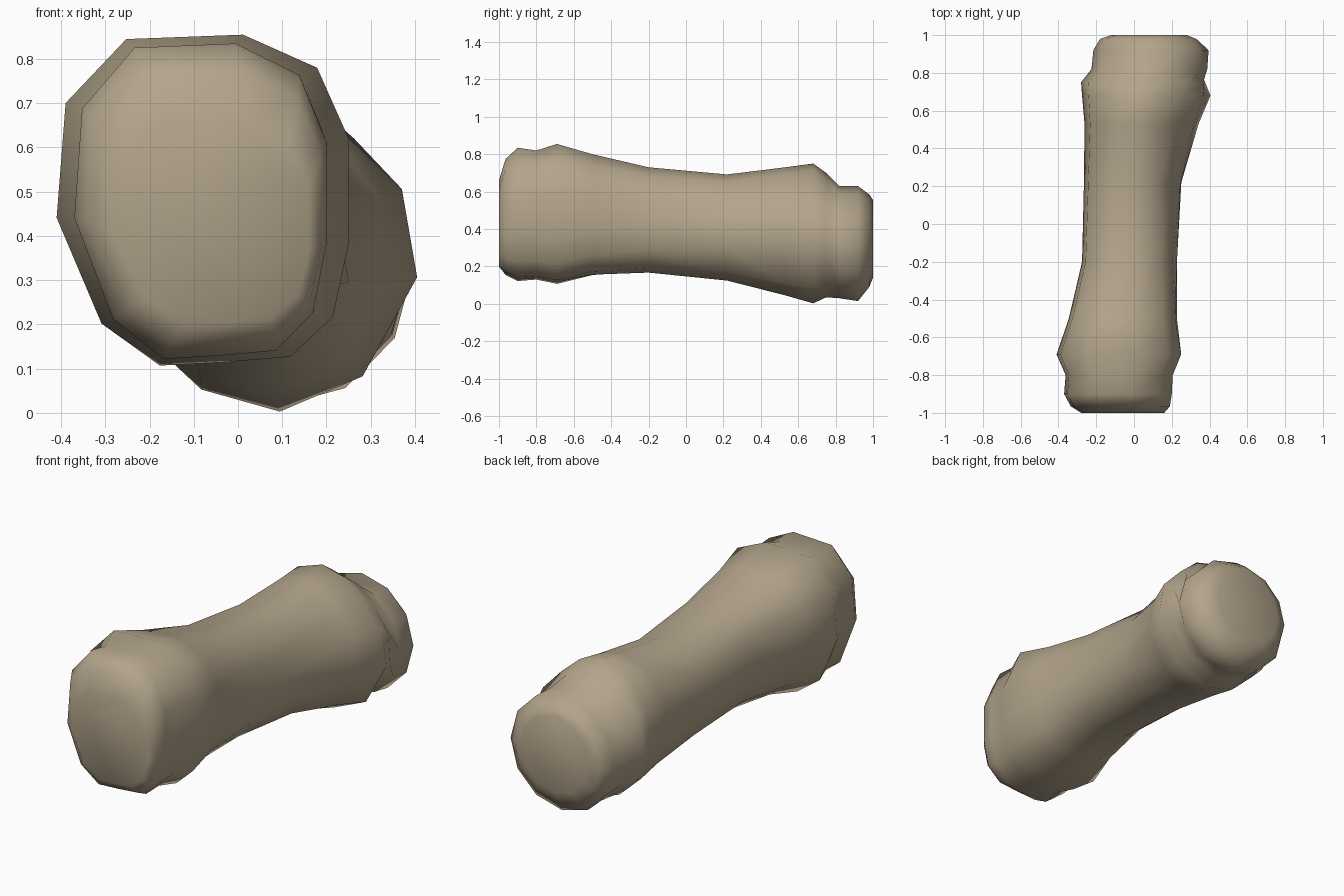
import bpy, bmesh, math

if "Cube" in bpy.data.objects:
    bpy.data.objects.remove(bpy.data.objects["Cube"])

# Cross-section outlines (x, z), from the left side clockwise
front = [(-.41, .44), (-.39, .70), (-.255, .845), (.005, .855), (.17, .78), (.24, .62),
         (.24, .38), (.205, .215), (.11, .125), (-.03, .113), (-.18, .105), (-.31, .20)]
back = [(-.285, .35), (-.25, .56), (-.13, .70), (.02, .75), (.15, .715), (.26, .62),
        (.37, .505), (.405, .305), (.28, .08), (.09, 0), (-.09, .05), (-.22, .17)]
tip = [(-math.cos(math.radians(30 * i)), math.sin(math.radians(30 * i))) for i in range(12)]


def unit(pts):
    """Scale an outline into the 0..1 square."""
    xs, zs = zip(*pts)
    return [((x - min(xs)) / (max(xs) - min(xs)), (z - min(zs)) / (max(zs) - min(zs)))
            for x, z in pts]


shapes = [unit(front), unit(back), unit(tip)]

# Stations: y, left, right, bottom, top, shape (0 front, 1 back, 2 tip)
stations = [
    (-1.00, -.28, .16, .20, .66, 0),
    (-.965, -.335, .19, .155, .775, 0),
    (-.90, -.37, .20, .122, .835, 0),
    (-.80, -.362, .205, .13, .82, 0),
    (-.69, -.41, .25, .107, .855, 0),
    (-.50, -.345, .23, .15, .80, .1),
    (-.20, -.275, .235, .163, .73, .3),
    (.22, -.265, .262, .122, .692, .6),
    (.53, -.262, .345, .045, .73, .9),
    (.68, -.275, .405, .003, .75, 1),
    (.75, -.28, .39, .035, .70, 1.3),
    (.82, -.225, .388, .03, .63, 2),
    (.92, -.215, .395, .015, .63, 2),
    (.98, -.18, .33, .09, .585, 2),
    (1.00, -.12, .28, .14, .555, 2),
]

# Bone: loft through all stations
bm = bmesh.new()
rings = []
for y, x0, x1, z0, z1, s in stations:
    k = min(int(s), 1)
    t = s - k
    ring = []
    for (ax, az), (bx, bz) in zip(shapes[k], shapes[k + 1]):
        u, w = ax + (bx - ax) * t, az + (bz - az) * t
        ring.append(bm.verts.new((x0 + (x1 - x0) * u, y, z0 + (z1 - z0) * w)))
    rings.append(ring)
for a, b in zip(rings, rings[1:]):
    for i in range(12):
        j = (i + 1) % 12
        bm.faces.new((a[i], a[j], b[j], b[i]))
bm.faces.new(rings[0])
bm.faces.new(rings[-1])
bmesh.ops.recalc_face_normals(bm, faces=bm.faces)
for f in bm.faces:
    f.smooth = True

mesh = bpy.data.meshes.new("bone")
bm.to_mesh(mesh)
bm.free()
mat = bpy.data.materials.new("bone tan")
mat.diffuse_color = (.45, .375, .26, 1)
mat.use_nodes = True
mat.node_tree.nodes["Principled BSDF"].inputs["Base Color"].default_value = mat.diffuse_color
mesh.materials.append(mat)
bpy.context.collection.objects.link(bpy.data.objects.new("bone", mesh))
